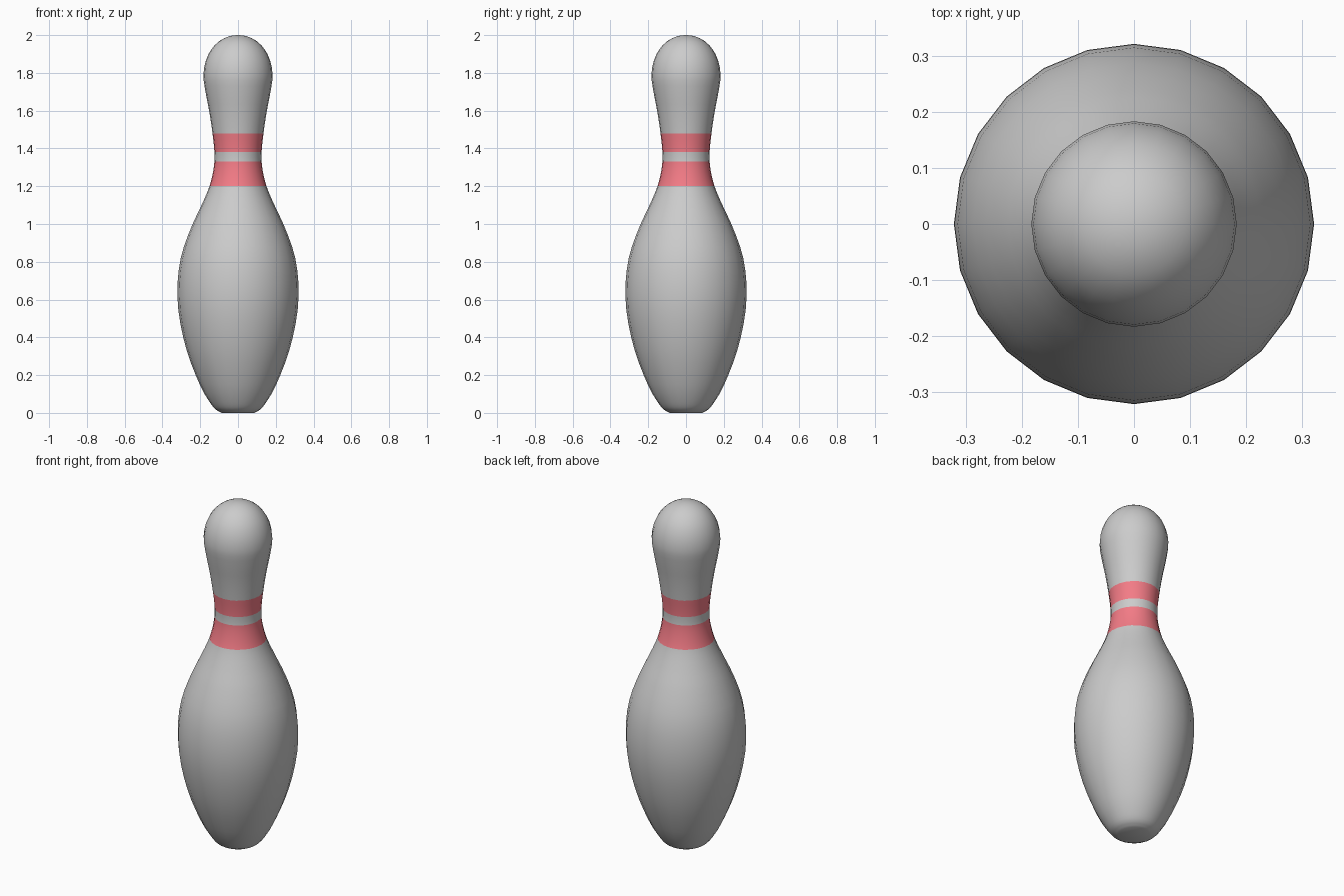
import bpy, bmesh, math
from mathutils import Vector

if "Cube" in bpy.data.objects:
    bpy.data.objects.remove(bpy.data.objects["Cube"])

SIDES = 24
STEPS = 3
# silhouette as (radius, height); bands start and end on profile points
profile = [(0.0, 0.0), (0.085, 0.0), (0.118, 0.018), (0.152, 0.06), (0.224, 0.2),
           (0.29, 0.4), (0.321, 0.62), (0.303, 0.82), (0.24, 1.0), (0.193, 1.1),
           (0.151, 1.2), (0.134, 1.265), (0.125, 1.33), (0.125, 1.38), (0.135, 1.48),
           (0.153, 1.6), (0.172, 1.7), (0.183, 1.79), (0.156, 1.9),
           (0.107, 1.962), (0.055, 1.991), (0.0, 2.0)]


def smooth_curve(points):
    """Catmull-Rom curve through the body points; the base stays flat."""
    p = [Vector(q) for q in points]
    out = [p[0]]
    for i in range(1, len(p) - 1):
        a, b, c = p[i - 1], p[i], p[i + 1]
        d = p[i + 2] if i + 2 < len(p) else Vector((-p[i][0], p[i][1]))
        # tangents scaled for uneven point spacing
        h0, h1, h2 = (b - a).length, (c - b).length, (d - c).length
        m1 = ((b - a) / h0 * h1 + (c - b) / h1 * h0) / (h0 + h1) * h1
        m2 = ((c - b) / h1 * h2 + (d - c) / h2 * h1) / (h1 + h2) * h1
        if i == 1:
            m1 = c - b
        for k in range(STEPS):
            t = k / STEPS
            out.append(b * (2*t**3 - 3*t**2 + 1) + m1 * (t**3 - 2*t**2 + t)
                       + c * (3*t**2 - 2*t**3) + m2 * (t**3 - t**2))
    out.append(p[-1])
    return out


# revolve the profile into the pin
bm = bmesh.new()
verts = [bm.verts.new((max(r, 0), 0, max(z, 0))) for r, z in smooth_curve(profile)]
edges = [bm.edges.new(pair) for pair in zip(verts, verts[1:])]
bmesh.ops.spin(bm, geom=verts + edges, cent=(0, 0, 0), axis=(0, 0, 1),
               angle=math.tau, steps=SIDES, use_merge=True)
bmesh.ops.remove_doubles(bm, verts=bm.verts, dist=1e-5)
bmesh.ops.recalc_face_normals(bm, faces=bm.faces)

# two red neck bands
for f in bm.faces:
    z = f.calc_center_median().z
    f.material_index = int(1.2 < z < 1.33 or 1.38 < z < 1.48)

mesh = bpy.data.meshes.new("pin")
bm.to_mesh(mesh)
bm.free()
pin = bpy.data.objects.new("bowling_pin", mesh)
bpy.context.collection.objects.link(pin)

for name, color in (("body_grey", (0.8, 0.8, 0.8, 1)), ("band_red", (0.9, 0.2, 0.24, 1))):
    mat = bpy.data.materials.new(name)
    mat.diffuse_color = color
    mat.use_nodes = True
    mat.node_tree.nodes["Principled BSDF"].inputs["Base Color"].default_value = mat.diffuse_color
    mesh.materials.append(mat)

bpy.context.view_layer.objects.active = pin
pin.select_set(True)
bpy.ops.object.shade_smooth_by_angle(angle=math.radians(60))
